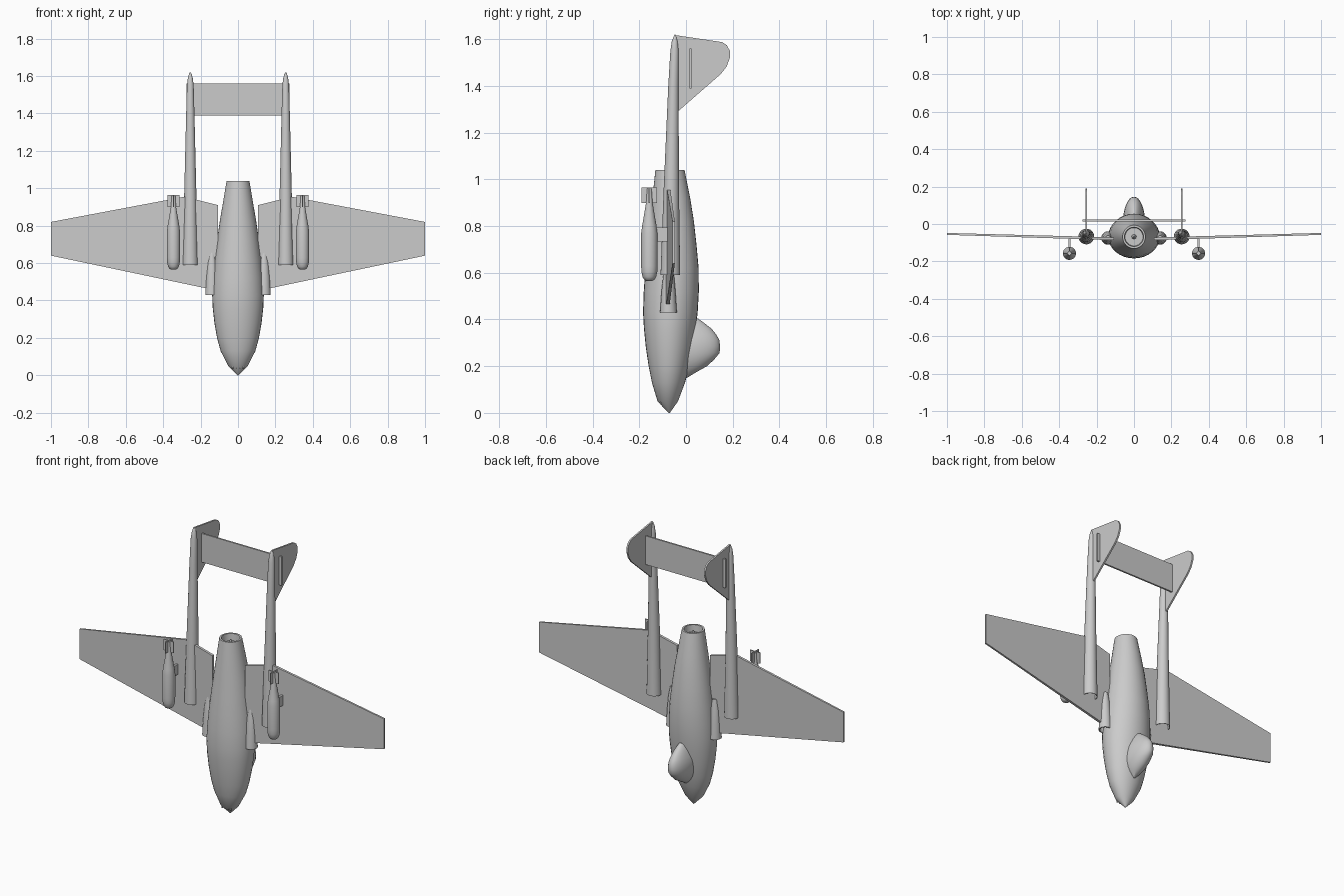
import bpy, bmesh, math
from mathutils import Vector

grey = bpy.data.materials.new("light grey")
grey.diffuse_color = (0.6, 0.6, 0.6, 1)


def finish(name, bm, smooth=True):
    bmesh.ops.recalc_face_normals(bm, faces=bm.faces)
    me = bpy.data.meshes.new(name)
    bm.to_mesh(me)
    bm.free()
    me.materials.append(grey)
    ob = bpy.data.objects.new(name, me)
    bpy.context.collection.objects.link(ob)
    if smooth:
        bpy.ops.object.select_all(action='DESELECT')
        ob.select_set(True)
        bpy.context.view_layer.objects.active = ob
        bpy.ops.object.shade_smooth_by_angle(angle=math.radians(35))
    return ob


def loft(name, rings, n=32):
    """Skin elliptical rings (x, y, z, rx, ry) stacked along z, with end caps."""
    bm = bmesh.new()
    loops = []
    for x, y, z, rx, ry in rings:
        loops.append([bm.verts.new((x + rx * math.cos(2 * math.pi * i / n),
                                    y + ry * math.sin(2 * math.pi * i / n), z))
                      for i in range(n)])
    for a, b in zip(loops, loops[1:]):
        for i in range(n):
            j = (i + 1) % n
            bm.faces.new((a[i], a[j], b[j], b[i]))
    bm.faces.new(loops[0])
    bm.faces.new(loops[-1])
    return finish(name, bm)


def plate(name, low, high):
    """Solid slab between two matching outlines."""
    bm = bmesh.new()
    a = [bm.verts.new(p) for p in low]
    b = [bm.verts.new(p) for p in high]
    bm.faces.new(a)
    bm.faces.new(b)
    for i in range(len(a)):
        j = (i + 1) % len(a)
        bm.faces.new((a[i], a[j], b[j], b[i]))
    return finish(name, bm, False)


def box(name, x0, x1, y0, y1, z0, z1):
    o = [(x0, y0), (x1, y0), (x1, y1), (x0, y1)]
    return plate(name, [(x, y, z0) for x, y in o], [(x, y, z1) for x, y in o])


# Fuselage: z, half width, y min, y max, ending in a recessed exhaust
stations = [(0.0, .003, -.075, -.069), (.05, .052, -.122, -.034), (.13, .093, -.146, -.004),
            (.20, .112, -.160, .014), (.28, .126, -.172, .030), (.36, .135, -.180, .041),
            (.43, .138, -.184, .050), (.52, .134, -.181, .055), (.62, .125, -.174, .054),
            (.72, .112, -.164, .045), (.82, .098, -.154, .034), (.92, .081, -.144, .018),
            (1.04, .061, -.131, -.006), (1.04, .051, -.120, -.017), (1.00, .048, -.117, -.020)]
loft("fuselage", [(0, (a + b) / 2, z, w, (b - a) / 2) for z, w, a, b in stations])
loft("exhaust_cone", [(0, -.068, .995, .014, .014), (0, -.068, 1.03, .004, .004)], 16)

# Bubble canopy: z, half width, top
canopy = [(.150, .004, .004), (.175, .030, .045), (.20, .046, .090), (.23, .056, .122),
          (.257, .060, .144), (.285, .060, .146), (.312, .057, .143), (.335, .050, .130),
          (.36, .041, .110), (.385, .030, .078), (.405, .018, .050)]
loft("canopy", [(0, 0, z, w, t) for z, w, t in canopy])

# Nose guns
for x in (-.028, -.010, .010, .028):
    loft("nose_gun", [(x, -.108, .036, .004, .004), (x, -.108, .09, .004, .004)], 8)

# Tailplane joining both fins
box("tailplane", -.275, .275, .014, .024, 1.39, 1.56)

planform = [(.108, .452), (1, .64), (1, .82), (.285, .955), (.108, .91)]
fin = [(-.05, 1.615), (-.04, 1.617), (.155, 1.588), (.175, 1.575), (.188, 1.55), (.189, 1.525),
       (.175, 1.485), (.150, 1.452), (-.03, 1.295), (-.05, 1.295)]


def wing_y(x):
    return -.079 + .026 * (x - .108) / .892


for s, side in ((-1, "left"), (1, "right")):
    # Wing panel with slight dihedral
    plate(side + "_wing",
          [(s * x, wing_y(x) - .008 + .003 * x, z) for x, z in planform],
          [(s * x, wing_y(x) + .008 - .003 * x, z) for x, z in planform])

    # Air intake with a recessed mouth
    c = s * .139
    loft(side + "_intake", [(c, -.075, .47, .026, .026), (c, -.075, .43, .030, .030),
                            (c, -.075, .43, .036, .036), (c, -.075, .52, .032, .030),
                            (c, -.074, .60, .025, .022), (c, -.073, .66, .013, .012)], 20)

    # Tail boom, hollow at its front end
    c = s * .255
    loft(side + "_boom", [(c, -.067, .66, .036, .036), (c, -.067, .59, .039, .039),
                          (c, -.067, .59, .042, .042), (c, -.063, .95, .033, .033),
                          (c, -.054, 1.40, .022, .022), (c, -.049, 1.55, .018, .018),
                          (c, -.048, 1.59, .013, .013), (c, -.047, 1.61, .007, .007),
                          (c, -.047, 1.62, .002, .002)], 24)

    # Vertical fin
    plate(side + "_fin", [(c - .005, y, z) for y, z in fin], [(c + .005, y, z) for y, z in fin])

    # Bomb, cross-shaped tail fins and pylon
    c, y = s * .345, -.157
    bomb = [(.565, .012), (.570, .021), (.582, .029), (.605, .034), (.63, .035),
            (.77, .035), (.80, .031), (.90, .014), (.96, .010)]
    loft(side + "_bomb", [(c, y, z, r, r) for z, r in bomb], 24)
    box(side + "_bomb_fin_wide", c - .033, c + .033, y - .003, y + .003, .90, .965)
    box(side + "_bomb_fin_deep", c - .003, c + .003, y - .033, y + .033, .90, .965)
    box(side + "_pylon", c - .006, c + .006, y + .02, wing_y(.345), .735, .795)
